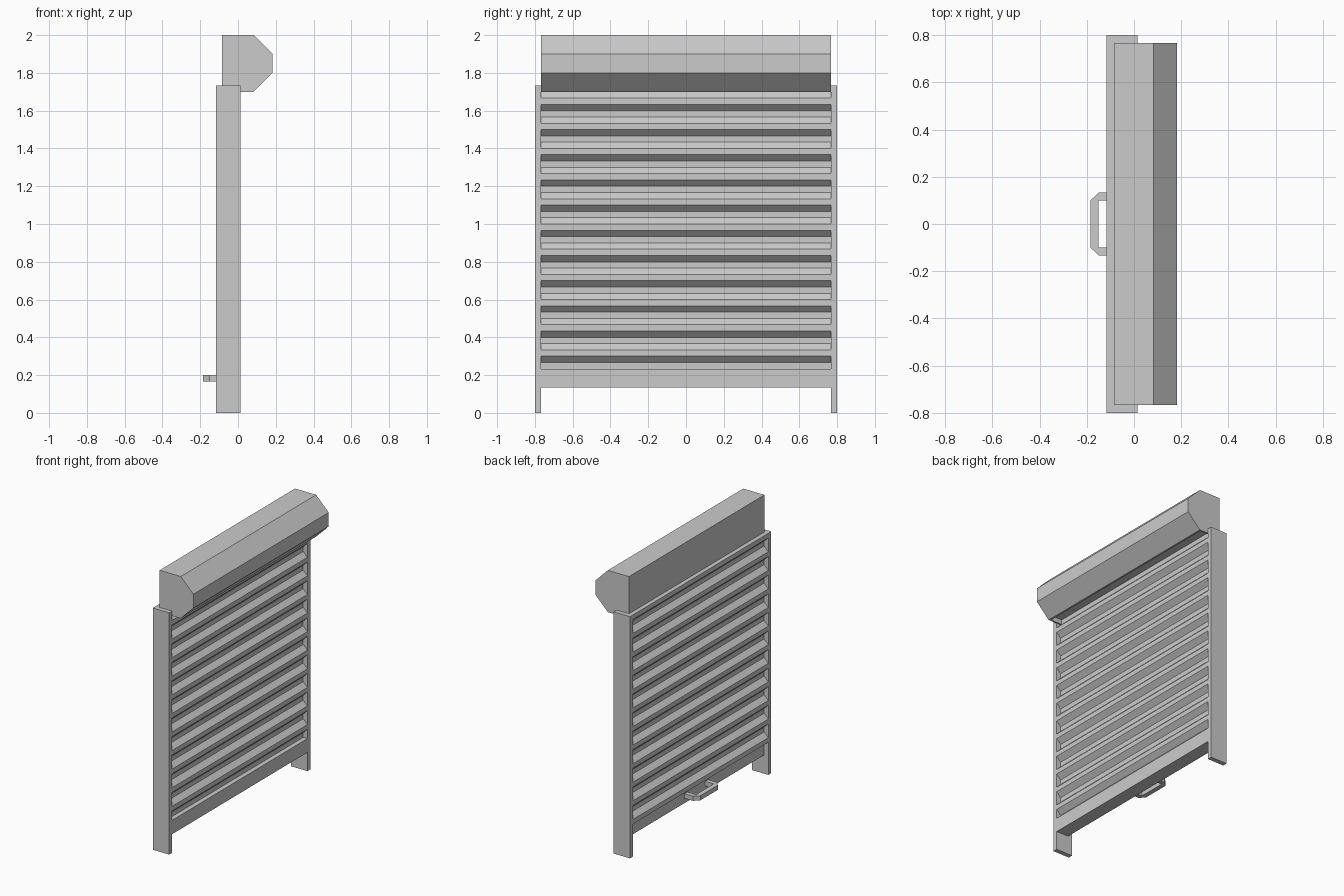
import bpy
import bmesh

if "Cube" in bpy.data.objects:
    bpy.data.objects.remove(bpy.data.objects["Cube"])

grey = bpy.data.materials.new("plain grey")
grey.diffuse_color = (0.6, 0.6, 0.6, 1)
grey.use_nodes = True
grey.node_tree.nodes["Principled BSDF"].inputs["Base Color"].default_value = grey.diffuse_color


def extrude(name, outline, axis, low, high):
    """Sweep a flat outline along y (outline in x,z) or z (outline in x,y)."""
    bm = bmesh.new()

    def place(a, b, t):
        return (a, t, b) if axis == "y" else (a, b, t)

    face = bm.faces.new([bm.verts.new(place(a, b, low)) for a, b in outline])
    moved = bmesh.ops.extrude_face_region(bm, geom=[face])["geom"]
    verts = [v for v in moved if isinstance(v, bmesh.types.BMVert)]
    bmesh.ops.translate(bm, verts=verts, vec=place(0, 0, high - low))
    bmesh.ops.recalc_face_normals(bm, faces=bm.faces)
    mesh = bpy.data.meshes.new(name)
    bm.to_mesh(mesh)
    bm.free()
    mesh.materials.append(grey)
    obj = bpy.data.objects.new(name, mesh)
    bpy.context.collection.objects.link(obj)
    return obj


BACK, FRONT = -0.116, 0.014     # depth of the rails along x
INNER, OUTER = 0.767, 0.8       # rail sides along y
STEP = 0.1 / 3                  # height and depth of each slat facet
TOP = 52 * STEP                 # rail height

# Side rails
rail = [(BACK, 0), (FRONT, 0), (FRONT, TOP), (BACK, TOP)]
extrude("left_rail", rail, "y", -OUTER, -INNER)
extrude("right_rail", rail, "y", INNER, OUTER)

# Shutter curtain: bottom bar and corrugated slats of constant thickness
front = [(FRONT, 4 * STEP), (FRONT, 7 * STEP), (FRONT - STEP, 7 * STEP)]
for i in range(11):
    z = (8 + 4 * i) * STEP
    front += [(FRONT - STEP, z), (FRONT, z + STEP),
              (FRONT, z + 2 * STEP), (FRONT - STEP, z + 3 * STEP)]
front.append((FRONT - STEP, TOP))
thickness = FRONT - STEP - BACK
back = [(x - thickness, z) for x, z in reversed(front)]
extrude("shutter_curtain", front + back, "y", -INNER, INNER)

# Roller housing: body with a recessed floor and a front lip, plus end caps
shell = [(0.083, 1.7), (0.183, 1.8), (0.183, 1.9), (0.083, 2.0), (-0.085, 2.0)]
CAP = 0.757
extrude("roller_housing", shell + [(-0.085, TOP), (0.102, TOP), (0.071, 1.7)],
        "y", -CAP, CAP)
for side, y in (("left", -INNER), ("right", CAP)):
    extrude(side + "_housing_cap", shell + [(-0.085, 1.7)],
            "y", y, y + INNER - CAP)

# Pull handle on the recessed back of the bottom bar
base = BACK + STEP
half = [(base, 0.1), (base, 0.133), (-0.15, 0.133), (-0.184, 0.1)]
handle = half + [(x, -y) for x, y in reversed(half)]
handle += [(-0.15, -0.1), (-0.15, 0.1)]
extrude("pull_handle", handle, "z", 0.167, 0.2)
